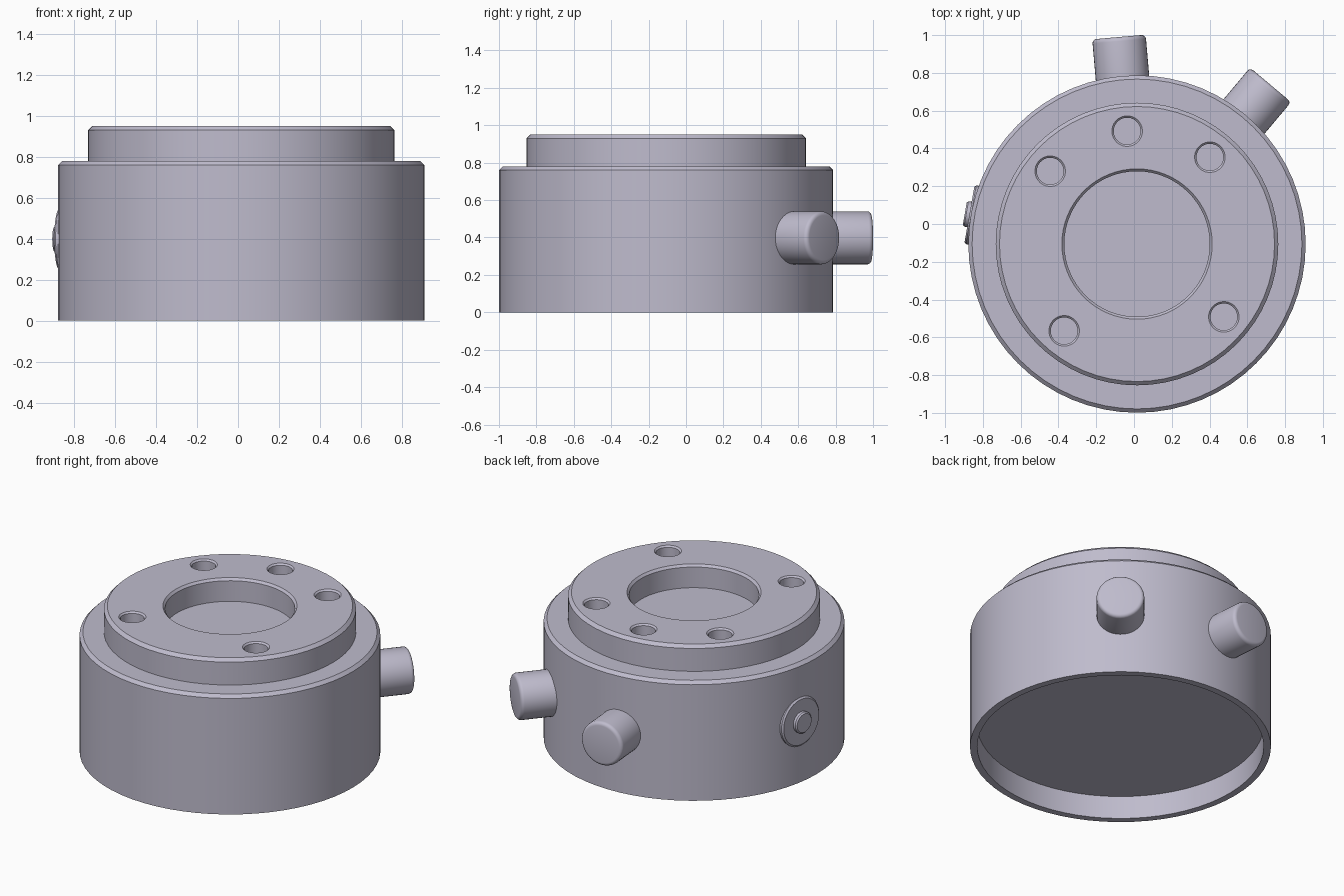
import bpy, bmesh
from math import radians, pi, sin, cos
from mathutils import Matrix, Vector

cube = bpy.data.objects.get("Cube")
if cube:
    bpy.data.objects.remove(cube, do_unlink=True)

metal = bpy.data.materials.new("lavender grey")
metal.use_nodes = True
COLOUR = (0.52, 0.50, 0.61, 1)
metal.diffuse_color = COLOUR
metal.node_tree.nodes["Principled BSDF"].inputs["Base Color"].default_value = COLOUR

CENTRE = Matrix.Translation((0.016, -0.106, 0))   # axis of the housing
PORT_Z = 0.398


def activate(obj):
    bpy.ops.object.select_all(action="DESELECT")
    obj.select_set(True)
    bpy.context.view_layer.objects.active = obj


def smooth(obj):
    activate(obj)
    bpy.ops.object.shade_smooth_by_angle(angle=radians(32))


def lathe(name, profile, matrix, sides):
    """Spin a (radius, height) profile around its local z axis."""
    bm = bmesh.new()
    verts = [bm.verts.new((r, 0, z)) for r, z in profile]
    edges = [bm.edges.new(pair) for pair in zip(verts, verts[1:])]
    bmesh.ops.spin(bm, geom=verts + edges, cent=(0, 0, 0), axis=(0, 0, 1),
                   angle=2 * pi, steps=sides, use_merge=False)
    bmesh.ops.remove_doubles(bm, verts=bm.verts, dist=1e-5)
    bmesh.ops.recalc_face_normals(bm, faces=bm.faces)
    bm.transform(matrix)
    mesh = bpy.data.meshes.new(name)
    bm.to_mesh(mesh)
    bm.free()
    mesh.materials.append(metal)
    obj = bpy.data.objects.new(name, mesh)
    bpy.context.collection.objects.link(obj)
    return obj


def radial(angle):
    """Local z points outward from the housing wall at the given angle."""
    return (CENTRE @ Matrix.Translation((0, 0, PORT_Z))
            @ Matrix.Rotation(radians(angle), 4, "Z") @ Matrix.Rotation(pi / 2, 4, "Y"))


# Housing: bottom recess, outer wall, stepped collar and central bore
housing = lathe("housing", [
    (0, 0.15), (0.85, 0.15), (0.85, 0), (0.893, 0),
    (0.893, 0.76), (0.873, 0.78), (0.748, 0.78),
    (0.748, 0.93), (0.728, 0.95), (0.398, 0.95),
    (0.385, 0.935), (0.385, 0.80), (0, 0.80)], CENTRE, 64)

# Chamfered screw holes in the collar
for angle in (50, 95, 140, 230, 320):
    place = CENTRE @ Matrix.Rotation(radians(angle), 4, "Z") @ Matrix.Translation((0.6, 0, 0))
    cutter = lathe("hole_cutter", [(0, 0.84), (0.071, 0.84), (0.071, 0.94),
                                   (0.081, 0.95), (0.081, 1), (0, 1)], place, 32)
    cutter.hide_render = True
    cut = housing.modifiers.new("screw_hole", "BOOLEAN")
    cut.operation = "DIFFERENCE"
    cut.solver = "EXACT"
    cut.object = cutter
    activate(housing)
    bpy.ops.object.modifier_apply(modifier=cut.name)
    bpy.data.objects.remove(cutter, do_unlink=True)
smooth(housing)

# Round side knobs with softened ends
R, TIP, FILLET = 0.142, 1.10, 0.022
arc = [(R - FILLET + FILLET * cos(t * pi / 8), TIP - FILLET + FILLET * sin(t * pi / 8))
       for t in range(5)]
for name, angle in (("back_knob", 95), ("back_left_knob", 50)):
    smooth(lathe(name, [(0, 0.865), (R, 0.865)] + arc + [(0, TIP)], radial(angle), 40))

# Flat button plate with a raised centre
smooth(lathe("button_plate", [(0, 0.865), (0.158, 0.865), (0.158, 0.892),
                              (0.148, 0.901), (0, 0.901)], radial(170), 40))
smooth(lathe("button", [(0, 0.89), (0.068, 0.89), (0.068, 0.918),
                        (0.06, 0.926), (0, 0.926)], radial(170), 32))
